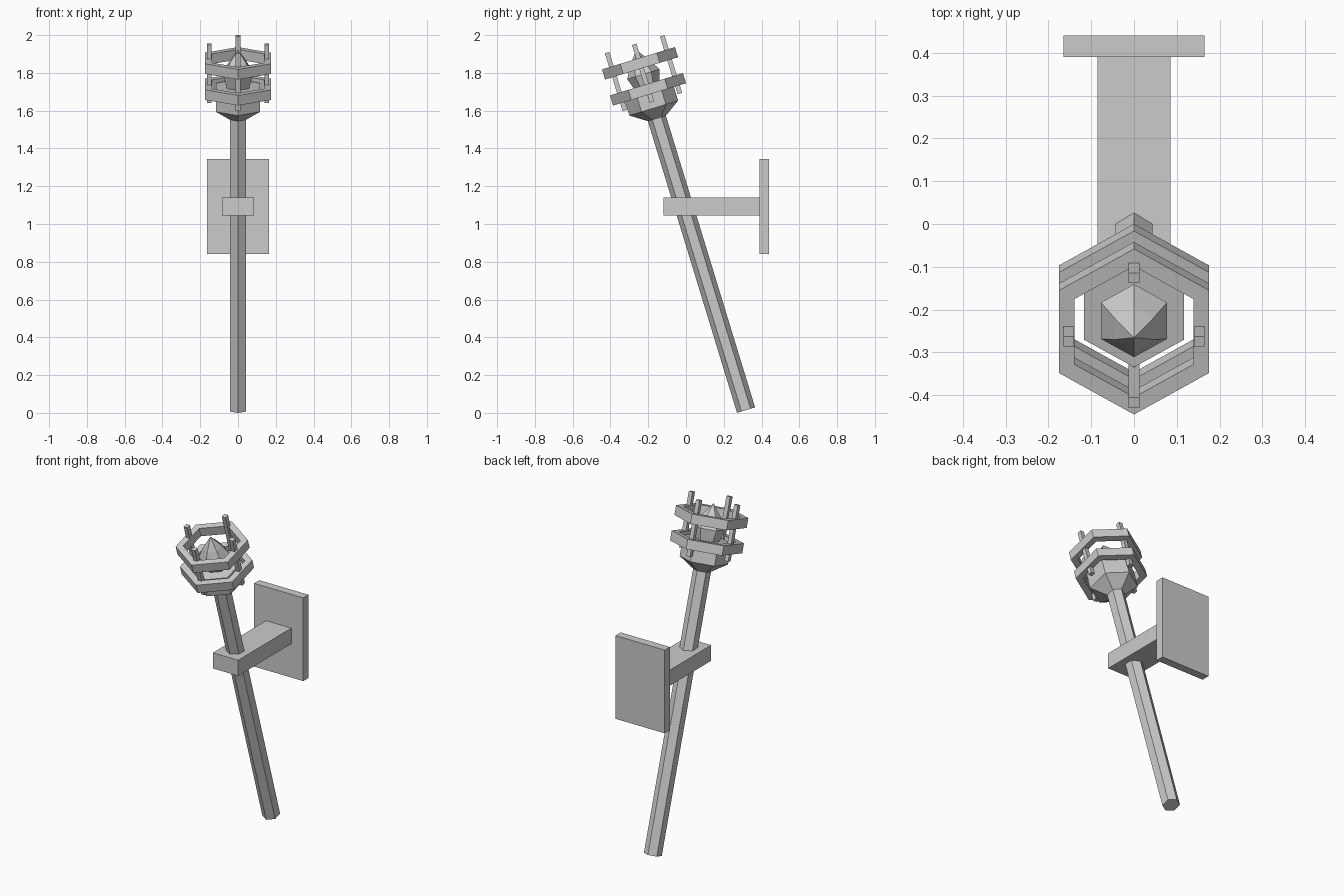
import bpy, bmesh
from math import pi, cos, sin, radians
from mathutils import Matrix, Vector

if "Cube" in bpy.data.objects:
    bpy.data.objects.remove(bpy.data.objects["Cube"])

# Tilted frame: local z runs up the torch axis
TILT = Matrix.Translation((0, 0.318, 0.0146)) @ Matrix.Rotation(radians(17), 4, 'X')


def finish(name, bm, matrix):
    bmesh.ops.recalc_face_normals(bm, faces=bm.faces)
    mesh = bpy.data.meshes.new(name)
    bm.to_mesh(mesh)
    bm.free()
    mesh.transform(matrix)
    obj = bpy.data.objects.new(name, mesh)
    bpy.context.collection.objects.link(obj)
    return obj


def box(name, lo, hi, matrix=Matrix.Identity(4)):
    lo, hi = Vector(lo), Vector(hi)
    bm = bmesh.new()
    bmesh.ops.create_cube(bm, size=1)
    for v in bm.verts:
        v.co = (lo + hi) / 2 + v.co * (hi - lo)
    return finish(name, bm, matrix)


def hex_lathe(name, profile, closed=False):
    """Sweep (radius, height) points around six sides, corners on +-y."""
    bm = bmesh.new()
    rings = []
    for r, z in profile:
        if r == 0:
            rings.append([bm.verts.new((0, 0, z))] * 6)
        else:
            rings.append([bm.verts.new((r * cos(pi / 2 + i * pi / 3),
                                        r * sin(pi / 2 + i * pi / 3), z)) for i in range(6)])
    pairs = list(zip(rings, rings[1:]))
    if closed:
        pairs.append((rings[-1], rings[0]))
    for a, b in pairs:
        for i in range(6):
            j = (i + 1) % 6
            bm.faces.new(list(dict.fromkeys((a[i], a[j], b[j], b[i]))))
    if not closed:
        for ring, (r, _) in ((rings[0], profile[0]), (rings[-1], profile[-1])):
            if r > 0:
                bm.faces.new(ring)
    return finish(name, bm, TILT)


# Wall bracket
box("wall_plate", (-0.165, 0.39, 0.84), (0.165, 0.44, 1.345))
box("bracket_arm", (-0.085, -0.12, 1.045), (0.085, 0.39, 1.14))

# Torch shaft, bowl and flame
hex_lathe("handle", [(0.05, 0), (0.05, 1.63)])
hex_lathe("bowl", [(0.05, 1.615), (0.135, 1.672), (0.135, 1.79)])
hex_lathe("flame", [(0.066, 1.785), (0.089, 1.86), (0.052, 1.925), (0, 1.995)])

# Cage rings
for name, z in (("lower_ring", 1.748), ("upper_ring", 1.892)):
    hex_lathe(name, [(0.16, z), (0.202, z), (0.202, z + 0.056), (0.16, z + 0.056)], closed=True)

# Cage bars
h = 0.0125
for name, x, y in (("front_bar", 0, -0.15), ("back_bar", 0, 0.155),
                   ("left_bar", -0.152, 0), ("right_bar", 0.152, 0)):
    box(name, (x - h, y - h, 1.705), (x + h, y + h, 2.025), TILT)
